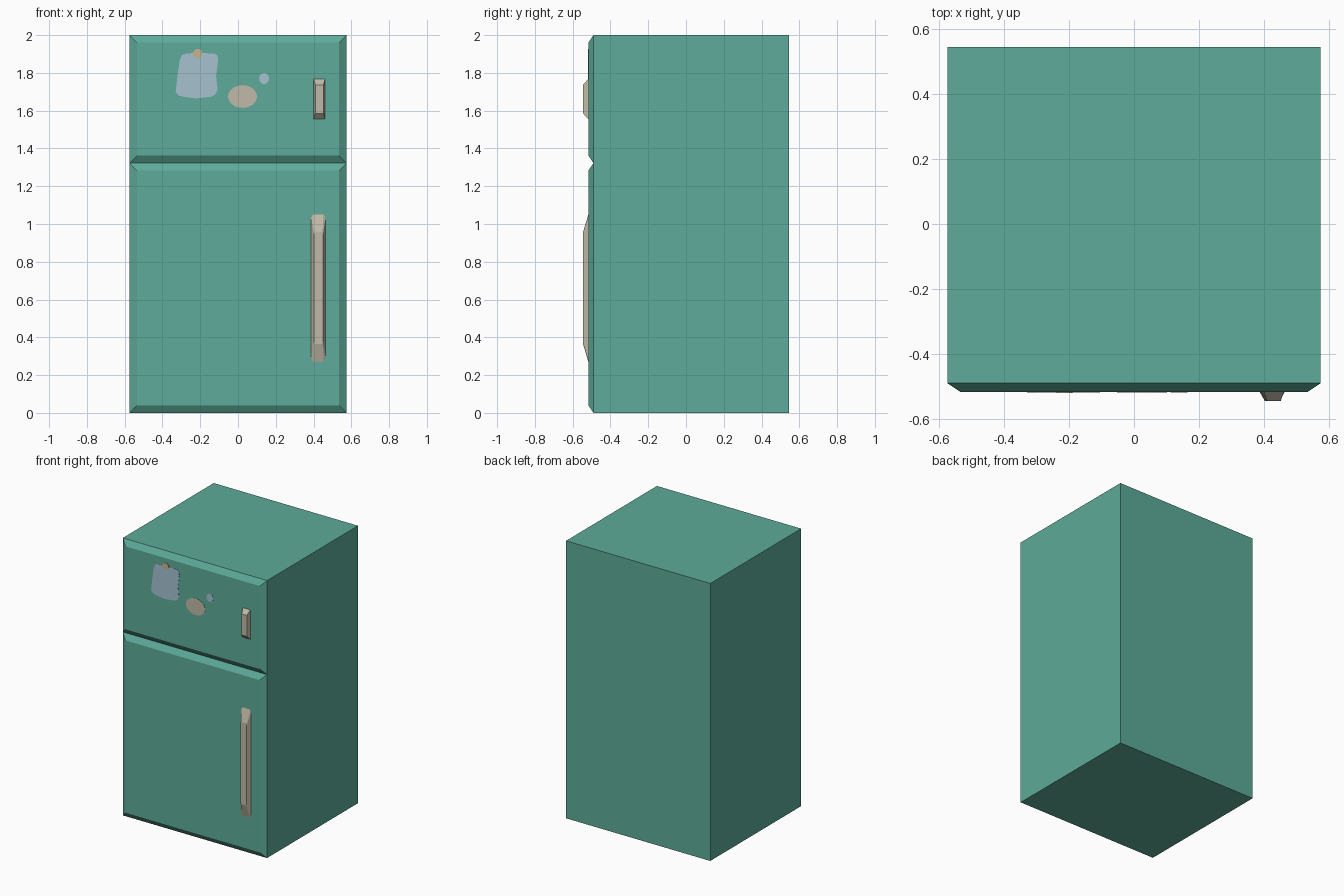
import bpy, bmesh, math

if "Cube" in bpy.data.objects:
    bpy.data.objects.remove(bpy.data.objects["Cube"])


def material(name, rgb):
    m = bpy.data.materials.new(name)
    m.diffuse_color = (*rgb, 1)
    m.use_nodes = True
    m.node_tree.nodes["Principled BSDF"].inputs["Base Color"].default_value = m.diffuse_color
    return m


teal = material("teal enamel", (0.110, 0.407, 0.319))
cream = material("warm cream", (0.525, 0.491, 0.386))
blue = material("pale blue", (0.381, 0.539, 0.631))
tan = material("tan", (0.560, 0.450, 0.290))


def loft(name, back, y_back, front, y_front, mat):
    """Solid between two outlines of (x, z) points with equal counts."""
    bm = bmesh.new()
    a = [bm.verts.new((x, y_back, z)) for x, z in back]
    b = [bm.verts.new((x, y_front, z)) for x, z in front]
    n = len(a)
    bm.faces.new(a)
    bm.faces.new(b)
    for i in range(n):
        j = (i + 1) % n
        bm.faces.new((a[i], a[j], b[j], b[i]))
    bmesh.ops.recalc_face_normals(bm, faces=bm.faces[:])
    me = bpy.data.meshes.new(name)
    bm.to_mesh(me)
    bm.free()
    me.materials.append(mat)
    ob = bpy.data.objects.new(name, me)
    bpy.context.collection.objects.link(ob)
    return ob


def rect(x0, x1, z0, z1):
    return [(x0, z0), (x1, z0), (x1, z1), (x0, z1)]


def cut_rect(x0, x1, z0, z1, cx, cz):
    """Rectangle with chamfered corners."""
    return [(x0 + cx, z0), (x1 - cx, z0), (x1, z0 + cz), (x1, z1 - cz),
            (x1 - cx, z1), (x0 + cx, z1), (x0, z1 - cz), (x0, z0 + cz)]


def oval(cx, cz, rx, rz, n=20):
    return [(cx + rx * math.cos(2 * math.pi * i / n),
             cz + rz * math.sin(2 * math.pi * i / n)) for i in range(n)]


W, SEAM, FRONT, DOOR, GRIP = 0.575, 1.322, -0.49, -0.517, -0.545

# Cabinet
box = rect(-W, W, 0, 2)
loft("cabinet", box, 0.545, box, FRONT, teal)

# Doors with bevelled edges
B = 0.04
for name, z0, z1 in (("fridge_door", 0, SEAM), ("freezer_door", SEAM, 2)):
    loft(name, rect(-W, W, z0, z1), FRONT,
         rect(-W + B, W - B, z0 + B, z1 - B), DOOR, teal)

# Handles
loft("freezer_handle", rect(0.400, 0.461, 1.556, 1.768), DOOR,
     rect(0.410, 0.452, 1.585, 1.737), GRIP, cream)
loft("fridge_handle", cut_rect(0.387, 0.464, 0.27, 1.05, 0.010, 0.018), DOOR,
     cut_rect(0.403, 0.449, 0.365, 0.957, 0.002, 0.012), GRIP, cream)

# Flat note and magnets on the freezer door
note = [(-0.330, 1.70), (-0.315, 1.680), (-0.285, 1.673), (-0.22, 1.665),
        (-0.145, 1.673), (-0.120, 1.685), (-0.108, 1.71), (-0.116, 1.785),
        (-0.105, 1.865), (-0.108, 1.89), (-0.122, 1.902), (-0.20, 1.906),
        (-0.275, 1.903), (-0.297, 1.893), (-0.308, 1.87), (-0.320, 1.79)]
for name, outline, thick, mat in (
        ("paper_note", note, 0.0015, blue),
        ("note_magnet", oval(-0.214, 1.902, 0.025, 0.025), 0.003, tan),
        ("oval_magnet", oval(0.024, 1.675, 0.077, 0.060), 0.0015, cream),
        ("small_magnet", oval(0.138, 1.770, 0.026, 0.029), 0.0015, blue)):
    loft(name, outline, DOOR, outline, DOOR - thick, mat)
